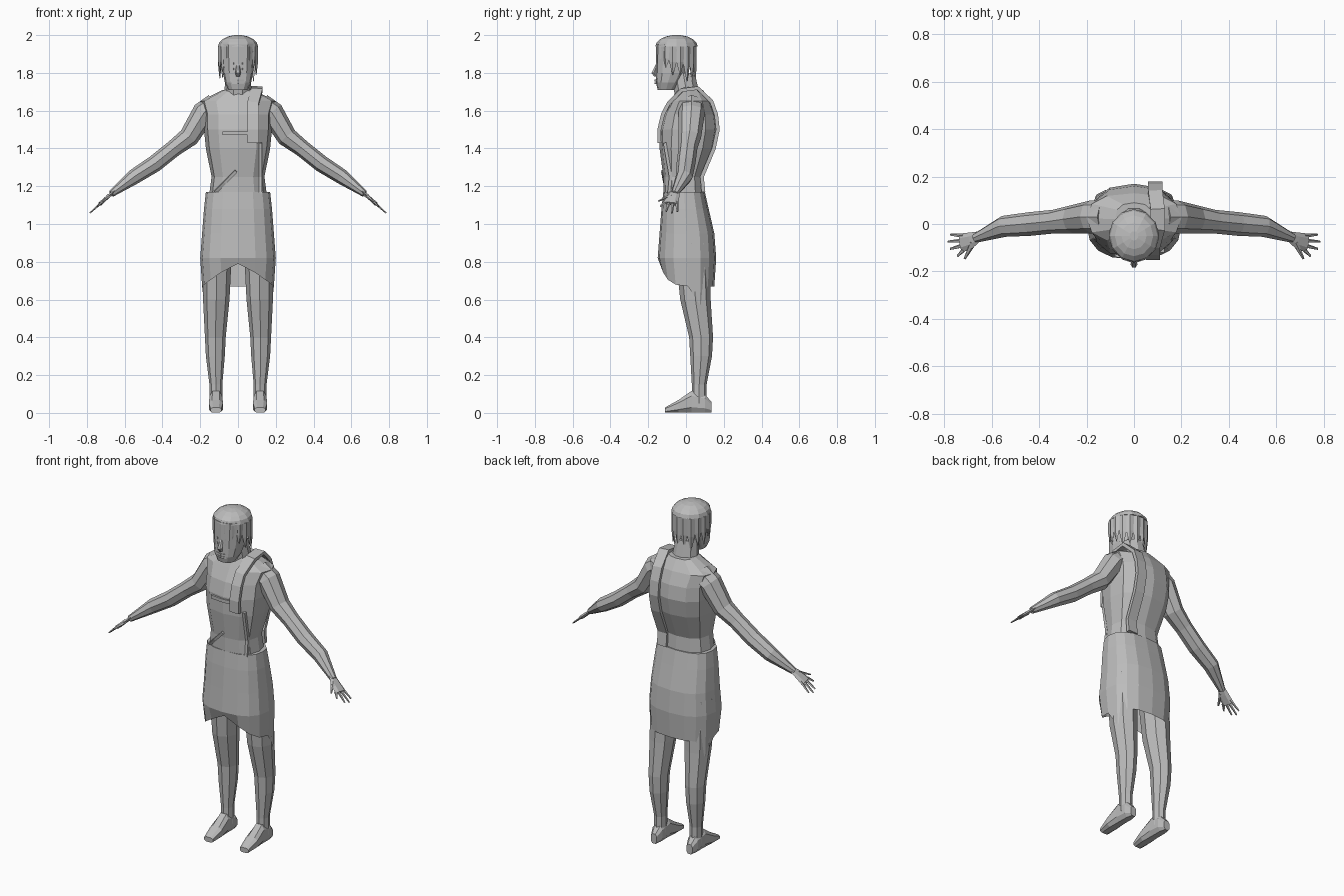
import bpy, bmesh
from math import sin, cos, pi
from mathutils import Vector

cube = bpy.data.objects.get("Cube")
if cube:
    bpy.data.objects.remove(cube, do_unlink=True)

colour = (.5, .5, .5, 1)
grey = bpy.data.materials.new("plain_grey")
grey.use_nodes = True
grey.diffuse_color = colour
grey.node_tree.nodes["Principled BSDF"].inputs["Base Color"].default_value = colour

X, Y, Z = Vector((1, 0, 0)), Vector((0, 1, 0)), Vector((0, 0, 1))
SQUARENESS = .8


def bend(value, power):
    return abs(value) ** power * (1 if value > 0 else -1)


def loft(name, rings, sides=8, across=X, axis=None, power=1, turn=0, hem=None):
    """Skin rings of (x, y, z, radius, depth radius); hem sets the height of the open last ring."""
    bm = bmesh.new()
    centres = [Vector(ring[:3]) for ring in rings]
    final = len(rings) - 1
    loops = []
    for i, ring in enumerate(rings):
        along = axis or (centres[min(i + 1, final)] - centres[max(i - 1, 0)]).normalized()
        depth = along.cross(across).normalized()
        width = depth.cross(along).normalized()
        loop = []
        for k in range(sides):
            angle = turn + 2 * pi * k / sides
            point = (centres[i] + width * ring[3] * bend(cos(angle), power)
                     + depth * ring[4] * bend(sin(angle), power))
            if hem and i == final:
                point.z = hem(angle)
            loop.append(bm.verts.new(point))
        loops.append(loop)
    for upper, lower in zip(loops, loops[1:]):
        for k in range(sides):
            following = (k + 1) % sides
            bm.faces.new((upper[k], upper[following], lower[following], lower[k]))
    bm.faces.new(loops[0])
    if not hem:
        bm.faces.new(loops[-1])
    bmesh.ops.recalc_face_normals(bm, faces=bm.faces)
    mesh = bpy.data.meshes.new(name)
    bm.to_mesh(mesh)
    bm.free()
    mesh.materials.append(grey)
    obj = bpy.data.objects.new(name, mesh)
    bpy.context.collection.objects.link(obj)


def upright(rows):
    """Rings from rows of height, half width, front and back."""
    return [(0, (front + back) / 2, height, half, (back - front) / 2)
            for height, half, front, back in rows]


def strip(name, path, half_width, half_depth, across=X):
    """Rectangular band along a path."""
    corner = 2 ** .5
    rings = [tuple(point) + (half_width * corner, half_depth * corner) for point in path]
    loft(name, rings, sides=4, across=across, turn=pi / 4)


# Tunic body and neck
tunic = upright([
    (1.71, .08, -.05, .09), (1.65, .2, -.08, .13), (1.58, .18, -.12, .16),
    (1.5, .18, -.14, .17), (1.4, .17, -.14, .15), (1.25, .14, -.12, .09), (1.1, .16, -.12, .1)])
loft("tunic", tunic, sides=12, axis=Z, power=SQUARENESS)
loft("neck", upright([(1.66, .08, -.06, .08), (1.8, .06, -.08, .05)]), sides=10, axis=Z)


# Skirt with a ragged hem: two low side points and a raised front
def ragged_hem(angle):
    if sin(angle) > .3 and abs(cos(angle)) > .9:
        return .57
    if sin(angle) > -.1:
        return .67
    return .79 - .12 * abs(cos(angle))


loft("skirt", upright([
    (1.17, .17, -.12, .1), (1.08, .18, -.13, .12), (.95, .19, -.14, .15),
    (.82, .2, -.15, .16), (.7, .19, -.13, .15)]),
    sides=16, axis=Z, power=SQUARENESS, hem=ragged_hem)


# Shoulder strap and raised cloth edges that follow the tunic surface
def on_tunic(x, z, facing):
    for upper, lower in zip(tunic, tunic[1:]):
        if lower[2] <= z <= upper[2]:
            mix = (upper[2] - z) / (upper[2] - lower[2])
            ring = Vector(upper).lerp(Vector(lower), mix)
            cosine = min(1, abs(x) / ring[3]) ** (1 / SQUARENESS)
            reach = ring[4] * (1 - cosine ** 2) ** (SQUARENESS / 2)
            return x, ring[1] + facing * reach, z


def lifted(point, facing):
    return point[0], point[1] + facing * .01, point[2]


strap_front = [lifted(on_tunic(.08, z, -1), -1) for z in (1.43, 1.5, 1.58, 1.64)]
strap_back = [lifted(on_tunic(.09, z, 1), 1) for z in (1.65, 1.58, 1.5, 1.4, 1.25, 1.17)]
strip("shoulder_strap", strap_front + [(.1, -.02, 1.71), (.1, .06, 1.72)] + strap_back, .03, .01)
strip("chest_fold", [on_tunic(x, 1.48, -1) for x in (-.08, 0, .06)], .01, .008, Z)
strip("side_fold", [on_tunic(.12, z, -1) for z in (1.43, 1.25, 1.16)], .008, .008)
strip("waist_fold", [on_tunic(x, 1.29 + x, -1) for x in (-.01, -.07, -.12)], .008, .008)

# Head and face
loft("head", upright([
    (1.71, .05, -.15, -.06), (1.75, .07, -.16, -.03), (1.8, .08, -.16, 0), (1.95, .09, -.16, .05)]),
    sides=12, axis=Z, power=SQUARENESS)
loft("nose", [(0, -.15, 1.85, .008, .008), (0, -.17, 1.8, .015, .015), (0, -.16, 1.78, .01, .01)],
     sides=6, axis=-Z)
for name, height in (("upper_lip", 1.76), ("lower_lip", 1.745)):
    strip(name, [(-.03, -.15, height), (0, -.16, height), (.03, -.15, height)], .005, .006, Z)

# Hair cap as a shallow dome, with hanging pointed locks
cap_radius, cap_y, cap_z = .106, -.05, 1.94
dome = [pi * step / 9 for step in range(5)]
loft("hair_cap", [(0, cap_y, cap_z + .061 * sin(rise), cap_radius * cos(rise),
                   cap_radius * cos(rise) * 1.06) for rise in dome], sides=12, axis=Z)
lock_count = 16
for k in range(lock_count):
    angle = 2 * pi * (k + .5) / lock_count
    outward = Vector((cos(angle), sin(angle), 0))
    top = outward * (cap_radius - .008) + Vector((0, cap_y, cap_z))
    length = .15 + .045 * sin(angle) + (.01 if k % 2 else -.01)
    middle, tip = top - Z * length * .55, top - Z * length
    loft(f"hair_lock_{k + 1}", [(*top, .026, .01), (*middle, .02, .01), (*tip, .002, .002)],
         sides=4, across=Z.cross(outward), axis=-Z)


# Paired limbs
def limb(name, side, rows, flatness, **options):
    """Mirrored loft of rows of x, y, z and radius."""
    loft(name, [(side * x, y, z, radius, radius * flatness) for x, y, z, radius in rows], **options)


def hand_slope(x):
    return 1.17 - .9 * (x - .66)


for label, side in (("left", 1), ("right", -1)):
    for name, height in (("eye", 1.82), ("brow", 1.85)):
        strip(f"{label}_{name}", [(side * .02, -.155, height), (side * .05, -.135, height)],
              .006, .005, Z)

    limb(f"{label}_arm", side, [
        (.12, .03, 1.63, .07), (.18, .03, 1.59, .07), (.26, .02, 1.46, .06), (.34, .01, 1.4, .05),
        (.44, 0, 1.32, .05), (.55, -.01, 1.25, .045), (.67, -.06, 1.16, .02)], .9, across=Y)

    palm = [(.65, -.05, .02), (.69, -.07, .035), (.73, -.08, .04)]
    limb(f"{label}_palm", side, [(x, y, hand_slope(x), radius) for x, y, radius in palm],
         .3, sides=6, across=Y)
    for k in range(4):
        reach = .785 - .01 * (k - 1) ** 2
        finger = [(.72, -.05 - .02 * k, .01), (reach, -.045 - .03 * k, .005)]
        limb(f"{label}_finger_{k + 1}", side,
             [(x, y, hand_slope(x), radius) for x, y, radius in finger], .7, sides=5, across=Y)
    thumb = [(.68, -.08, .014), (.715, -.147, .005)]
    limb(f"{label}_thumb", side, [(x, y, hand_slope(x), radius) for x, y, radius in thumb],
         .7, sides=5)

    limb(f"{label}_leg", side, [
        (.11, .03, .9, .08), (.115, .05, .6, .07), (.12, .08, .4, .055), (.12, .08, .3, .05),
        (.117, .07, .15, .034), (.117, .07, .05, .034)], 1.15, axis=Z)
    foot = [(.135, .06, .02), (.1, .1, .034), (.03, .12, .035), (-.04, .07, .04), (-.11, .03, .03)]
    loft(f"{label}_foot", [(side * .117, y, height / 2, half, height / 2) for y, height, half in foot],
         axis=Y, power=.7, turn=pi / 8)
